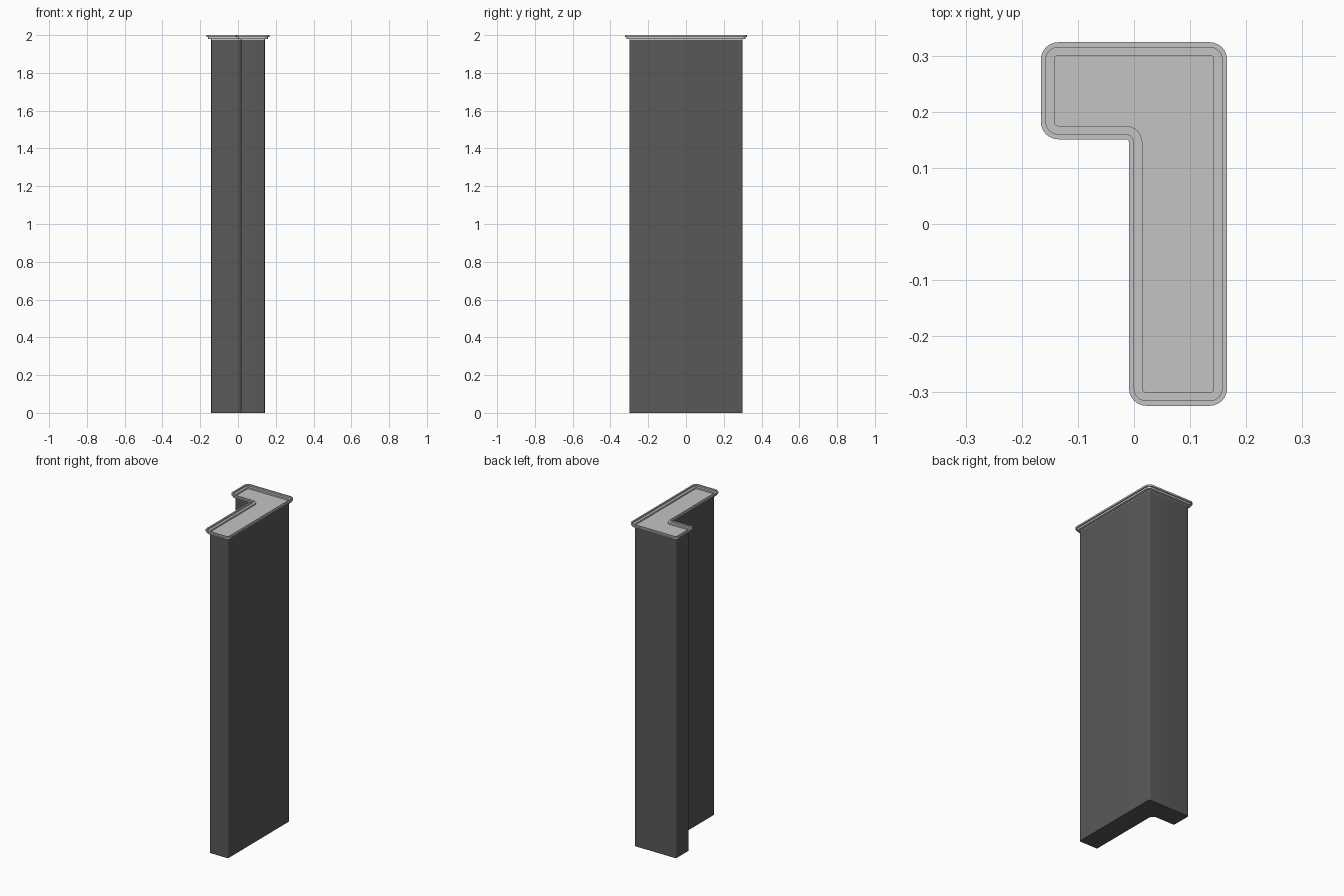
import bpy, bmesh, math

if "Cube" in bpy.data.objects:
    bpy.data.objects.remove(bpy.data.objects["Cube"])


def material(name, v):
    m = bpy.data.materials.new(name)
    m.diffuse_color = (v, v, v, 1)
    m.use_nodes = True
    m.node_tree.nodes["Principled BSDF"].inputs["Base Color"].default_value = m.diffuse_color
    return m


dark = material("dark grey", 0.10)
light = material("light grey", 0.55)

# L-shaped footprint, counter-clockwise; (x, y, outward x, outward y, convex)
CORNERS = [(0.015, -0.30, -1, -1, 1), (0.142, -0.30, 1, -1, 1),
           (0.142, 0.30, 1, 1, 1), (-0.142, 0.30, -1, 1, 1),
           (-0.142, 0.175, -1, -1, 1), (0.015, 0.175, -1, -1, 0)]


def outline(offset, z, steps=6):
    """Rounded footprint grown outward by offset."""
    pts = []
    for x, y, sx, sy, convex in CORNERS:
        r = 0.007 + offset if convex else max(0.03 - offset, 0.004)
        s = 1 if convex else -1
        cx, cy = x + sx * (offset - s * r), y + sy * (offset - s * r)
        mid = math.atan2(s * sy, s * sx)
        for i in range(steps + 1):
            a = mid + s * math.pi / 2 * (i / steps - 0.5)
            pts.append((cx + r * math.cos(a), cy + r * math.sin(a), z))
    return pts


def loft(name, profile, mat):
    """Stack outlines along (offset, z) steps and cap both ends."""
    bm = bmesh.new()
    rings = [[bm.verts.new(p) for p in outline(o, z)] for o, z in profile]
    n = len(rings[0])
    for a, b in zip(rings, rings[1:]):
        for i in range(n):
            j = (i + 1) % n
            bm.faces.new((a[i], a[j], b[j], b[i]))
    bm.faces.new(rings[0][::-1])
    bm.faces.new(rings[-1])
    bmesh.ops.recalc_face_normals(bm, faces=bm.faces[:])
    me = bpy.data.meshes.new(name)
    bm.to_mesh(me)
    bm.free()
    ob = bpy.data.objects.new(name, me)
    bpy.context.collection.objects.link(ob)
    me.materials.append(mat)
    bpy.ops.object.select_all(action='DESELECT')
    ob.select_set(True)
    bpy.context.view_layer.objects.active = ob
    bpy.ops.object.shade_smooth_by_angle(angle=math.radians(30))
    return ob


# tall L-shaped column
loft("column", [(0, 0), (0, 1.975)], dark)

# stepped tray on top: outside flares upward, inside steps down to the floor
loft("top_tray", [(0, 1.975), (0, 1.979), (0.016, 1.979), (0.016, 1.990),
                  (0.024, 1.990), (0.024, 2.0), (0.015, 2.0), (0.015, 1.991),
                  (0.0, 1.991), (0.0, 1.982)], light)
